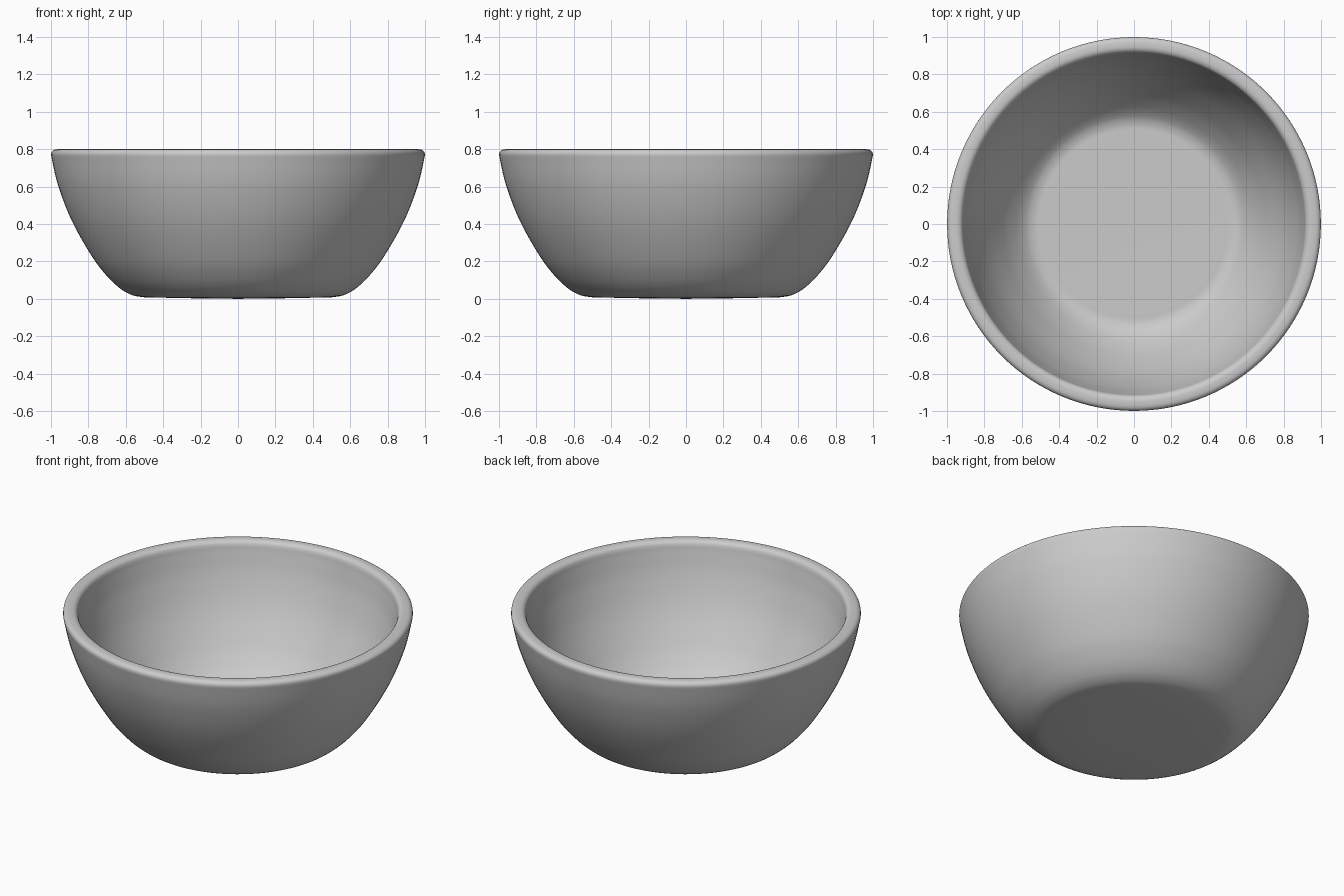
import bpy, bmesh, math
from mathutils import Vector, Matrix
from mathutils.geometry import interpolate_bezier

cube = bpy.data.objects.get("Cube")
if cube:
    bpy.data.objects.remove(cube)

SEGMENTS = 128


def smooth_path(points, steps=5):
    """Fine path through the given (radius, height) points."""
    pts = [Vector((r, 0, z)) for r, z in points]
    path = [pts[0]]
    for i in range(len(pts) - 1):
        a, b = pts[i], pts[i + 1]
        before = pts[max(i - 1, 0)]
        after = pts[min(i + 2, len(pts) - 1)]
        reach = (b - a).length / 3
        h1 = a + (b - before).normalized() * reach
        h2 = b - (after - a).normalized() * reach
        path += interpolate_bezier(a, h1, h2, b, steps + 1)[1:]
    return path


# Outer wall from the base up to the rim
outer = [(0.5, 0.008), (0.56, 0.018), (0.62, 0.048), (0.69, 0.11),
         (0.77, 0.21), (0.885, 0.41), (0.96, 0.6), (0.997, 0.755)]
# Rounded rim
rim = [(0.998, 0.78), (0.985, 0.795), (0.96, 0.8), (0.935, 0.797),
       (0.918, 0.782)]
# Inner wall down to the flat floor
inner = [(0.908, 0.74), (0.875, 0.61), (0.805, 0.43), (0.7, 0.25),
         (0.63, 0.16), (0.575, 0.11), (0.53, 0.092), (0.48, 0.09)]
profile = [Vector((0, 0, 0)), Vector((0.25, 0, 0.003))]
profile += smooth_path(outer + rim + inner) + [Vector((0, 0, 0.09))]

# Revolve the profile into the bowl
bm = bmesh.new()
rings = []
for p in profile:
    if p.x == 0:
        rings.append([bm.verts.new(p)] * SEGMENTS)
    else:
        rings.append([bm.verts.new(Matrix.Rotation(math.tau * k / SEGMENTS, 3, 'Z') @ p)
                      for k in range(SEGMENTS)])
for low, high in zip(rings, rings[1:]):
    for k in range(SEGMENTS):
        n = (k + 1) % SEGMENTS
        corners = dict.fromkeys((low[k], low[n], high[n], high[k]))
        bm.faces.new(list(corners))
bmesh.ops.recalc_face_normals(bm, faces=bm.faces)
mesh = bpy.data.meshes.new("bowl")
bm.to_mesh(mesh)
bm.free()
bowl = bpy.data.objects.new("bowl", mesh)
bpy.context.collection.objects.link(bowl)

# Plain grey finish
grey = bpy.data.materials.new("plain grey")
grey.use_nodes = True
colour = (0.6, 0.6, 0.6, 1)
grey.diffuse_color = colour
grey.node_tree.nodes["Principled BSDF"].inputs["Base Color"].default_value = colour
mesh.materials.append(grey)

bpy.context.view_layer.objects.active = bowl
bowl.select_set(True)
bpy.ops.object.shade_smooth_by_angle(angle=math.radians(40))
